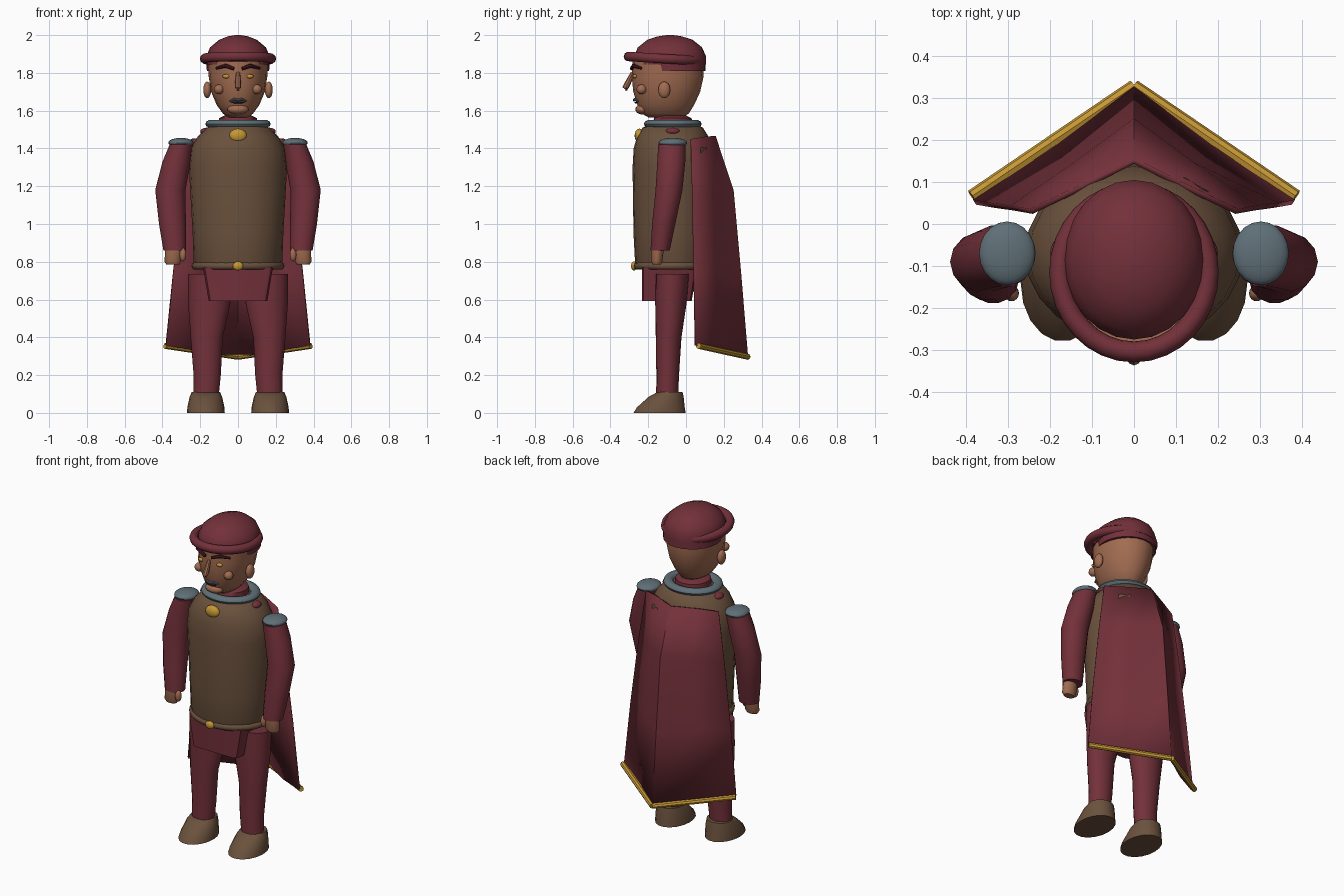
import bpy, bmesh, math
from mathutils import Vector, Matrix

if "Cube" in bpy.data.objects:
    bpy.data.objects.remove(bpy.data.objects["Cube"])


def material(name, rgb):
    m = bpy.data.materials.new(name)
    m.diffuse_color = (*rgb, 1)
    m.use_nodes = True
    m.node_tree.nodes["Principled BSDF"].inputs["Base Color"].default_value = m.diffuse_color
    return m


MAROON = material("maroon cloth", (0.17, 0.030, 0.042))
BROWN = material("brown leather", (0.145, 0.082, 0.046))
SKIN = material("skin", (0.36, 0.15, 0.083))
STEEL = material("grey trim", (0.115, 0.16, 0.185))
GOLD = material("gold", (0.56, 0.31, 0.035))
DARK = material("dark maroon", (0.07, 0.012, 0.018))


def finish(name, bm, mat, angle=40):
    bmesh.ops.recalc_face_normals(bm, faces=bm.faces)
    me = bpy.data.meshes.new(name)
    bm.to_mesh(me)
    bm.free()
    ob = bpy.data.objects.new(name, me)
    bpy.context.collection.objects.link(ob)
    me.materials.append(mat)
    bpy.ops.object.select_all(action='DESELECT')
    ob.select_set(True)
    bpy.context.view_layer.objects.active = ob
    bpy.ops.object.shade_smooth_by_angle(angle=math.radians(angle))
    return ob


def skin_rings(name, rings, mat, closed=False, angle=40):
    """Join equal-length loops of points, capping the ends unless closed."""
    bm = bmesh.new()
    loops = [[bm.verts.new(p) for p in r] for r in rings]
    n = len(loops[0])
    pairs = list(zip(loops, loops[1:]))
    if closed:
        pairs.append((loops[-1], loops[0]))
    for a, b in pairs:
        for i in range(n):
            j = (i + 1) % n
            bm.faces.new((a[i], a[j], b[j], b[i]))
    if not closed:
        bm.faces.new(loops[0])
        bm.faces.new(loops[-1])
    return finish(name, bm, mat, angle)


def loft(name, rows, mat, n=20, angle=40):
    """Stack ellipses given as (x, y, z, x radius, y radius)."""
    turn = [math.tau * i / n for i in range(n)]
    return skin_rings(name, [[(x + rx * math.cos(t), y + ry * math.sin(t), z) for t in turn]
                             for x, y, z, rx, ry in rows], mat, False, angle)


def ball(name, loc, size, mat, rot=None, n=16):
    bm = bmesh.new()
    m = Matrix.Translation(loc) @ (rot or Matrix()) @ Matrix.Diagonal((*size, 1))
    bmesh.ops.create_uvsphere(bm, u_segments=n, v_segments=n // 2 + 2, radius=1, matrix=m)
    return finish(name, bm, mat)


def ring(name, loc, rx, ry, tube, height, mat, tilt=0, n=32, k=10):
    rot = Matrix.Rotation(tilt, 3, 'X')
    rows = []
    for i in range(n):
        a = math.tau * i / n
        rows.append([Vector(loc) + rot @ Vector(((rx + tube * math.cos(b)) * math.cos(a),
                                                  (ry + tube * math.cos(b)) * math.sin(a),
                                                  height * math.sin(b)))
                     for b in (math.tau * j / k for j in range(k))])
    return skin_rings(name, rows, mat, True)


def tube(name, pts, radii, mat, k=8):
    pts = [Vector(p) for p in pts]
    rows = []
    for i, p in enumerate(pts):
        d = (pts[min(i + 1, len(pts) - 1)] - pts[max(i - 1, 0)]).normalized()
        q = d.to_track_quat('Z', 'Y')
        rows.append([p + q @ Vector((radii[i] * math.cos(math.tau * j / k),
                                     radii[i] * math.sin(math.tau * j / k), 0)) for j in range(k)])
    return skin_rings(name, rows, mat)


# Torso, belt and collar
loft("tunic", [(0, -.07, .76, .22, .19), (0, -.07, .80, .235, .2), (0, -.07, .95, .24, .208),
               (0, -.07, 1.3, .26, .213), (0, -.07, 1.4, .25, .207), (0, -.07, 1.46, .215, .19),
               (0, -.07, 1.51, .165, .16), (0, -.07, 1.53, .12, .12)], BROWN, 24)
ring("belt", (0, -.07, .778), .228, .19, .018, .02, BROWN)
ball("belt_buckle", (0, -.275, .778), (.028, .016, .024), GOLD)
ball("brooch", (0, -.247, 1.468), (.047, .025, .037), GOLD)
loft("neck", [(0, -.07, 1.46, .11, .11), (0, -.07, 1.56, .10, .10), (0, -.08, 1.575, .07, .08)], MAROON)
ring("collar_ring", (0, -.07, 1.53), .145, .125, .028, .021, STEEL)

# Tapered skirt below the belt
bm = bmesh.new()
bmesh.ops.create_cube(bm, size=1)
for v in bm.verts:
    top = v.co.z > 0
    v.co = (math.copysign(.185 if top else .155, v.co.x),
            -.233 if v.co.y < 0 else (.06 if top else .03), .77 if top else .592)
upright = [e for e in bm.edges if abs(e.verts[0].co.z - e.verts[1].co.z) > .1]
bmesh.ops.bevel(bm, geom=upright, offset=.03, segments=2, affect='EDGES', profile=.5)
finish("skirt", bm, MAROON)

# Limbs, once per side
for s, side in ((-1, "left"), (1, "right")):
    loft(side + "_leg", [(s * .17, -.10, .08, .067, .058), (s * .163, -.097, .2, .072, .06),
                         (s * .166, -.092, .4, .085, .068), (s * .152, -.08, .58, .112, .083),
                         (s * .16, -.072, .735, .105, .09)], MAROON, 16)
    loft(side + "_shoe", [(s * .17, -.14, 0, .1, .14), (s * .17, -.133, .03, .098, .128),
                          (s * .17, -.105, .085, .086, .094), (s * .17, -.085, .11, .075, .068)], BROWN, 18)
    loft(side + "_arm", [(s * .335, -.137, .86, .06, .052), (s * .347, -.118, 1.0, .071, .063),
                         (s * .358, -.09, 1.18, .08, .073), (s * .325, -.078, 1.33, .075, .076),
                         (s * .3, -.075, 1.42, .062, .074)], MAROON, 14)
    ball(side + "_shoulder_pad", (s * .302, -.07, 1.43), (.067, .076, .026), STEEL, n=20)
    ball(side + "_yoke_patch", (s * .165, -.07, 1.49), (.035, .04, .02), MAROON)
    loft(side + "_hand", [(s * .345, -.155, .785, .034, .022), (s * .345, -.155, .80, .044, .03),
                          (s * .34, -.15, .88, .045, .034)], SKIN, 12)
    ball(side + "_thumb", (s * .292, -.165, .838), (.018, .019, .036), SKIN)

# Head and hat
loft("head", [(0, -.11, 1.565, .055, .09), (0, -.11, 1.585, .08, .125), (0, -.107, 1.63, .113, .15),
              (0, -.102, 1.7, .142, .177), (0, -.097, 1.78, .155, .19), (0, -.095, 1.86, .158, .188)], SKIN, 20)
loft("hat_band", [(0, -.065, 1.81, .165, .168), (0, -.07, 1.87, .168, .172)], MAROON, 24)
loft("hat_crown", [(0, -.085, 1.845, .167, .19), (0, -.085, 1.89, .167, .19), (0, -.085, 1.935, .148, .17),
                   (0, -.085, 1.975, .1, .12), (0, -.085, 1.993, .055, .065),
                   (0, -.085, 2.0, .015, .02)], MAROON, 24, 60)
ring("hat_brim", (0, -.115, 1.875), .177, .19, .025, .026, MAROON, math.radians(-3.5))

# Face
tube("nose", [(0, -.282, 1.80), (0, -.308, 1.745), (0, -.321, 1.72), (0, -.315, 1.706)],
     [.011, .016, .016, .008], SKIN)
ball("chin", (0, -.232, 1.607), (.056, .036, .027), SKIN)
tube("moustache", [(-.045, -.252, 1.65), (-.02, -.27, 1.66), (0, -.275, 1.656),
                   (.02, -.27, 1.66), (.045, -.252, 1.65)], [.004, .008, .007, .008, .004], STEEL)
ball("mouth", (0, -.264, 1.643), (.035, .008, .005), DARK)
for s, side in ((-1, "left"), (1, "right")):
    ball(side + "_ear", (s * .163, -.115, 1.71), (.021, .032, .044), SKIN)
    ball(side + "_cheek", (s * .1, -.235, 1.713), (.027, .027, .026), SKIN)
    ball(side + "_eye", (s * .062, -.27, 1.782), (.02, .011, .011), GOLD)
    tube(side + "_brow", [(s * .022, -.289, 1.822), (s * .065, -.278, 1.838), (s * .115, -.238, 1.825)],
         [.009, .011, .007], DARK)

# Cape: half rows of (x, y, z) at spine, fold and edge
half = [[(0, .15, 1.465), (.13, .085, 1.46), (.245, .03, 1.45)],
        [(0, .245, 1.18), (.14, .14, 1.17), (.29, .038, 1.15)],
        [(0, .285, .74), (.165, .15, .75), (.34, .045, .75)],
        [(0, .322, .295), (.2, .17, .325), (.38, .052, .358)]]
bm = bmesh.new()
grid = [[bm.verts.new((-x, y, z)) for x, y, z in r[:0:-1]] + [bm.verts.new(p) for p in r] for r in half]
for a, b in zip(grid, grid[1:]):
    for i in range(4):
        bm.faces.new((a[i], b[i], b[i + 1], a[i + 1]))
cape = finish("cape", bm, MAROON, 30)
cape.modifiers.new("thickness", 'SOLIDIFY').thickness = .014
cape.modifiers["thickness"].offset = 0
for s, side in ((-1, "left"), (1, "right")):
    tube(side + "_cape_trim", [(0, .328, .297), (s * .386, .066, .355)], [.016, .016], GOLD)
